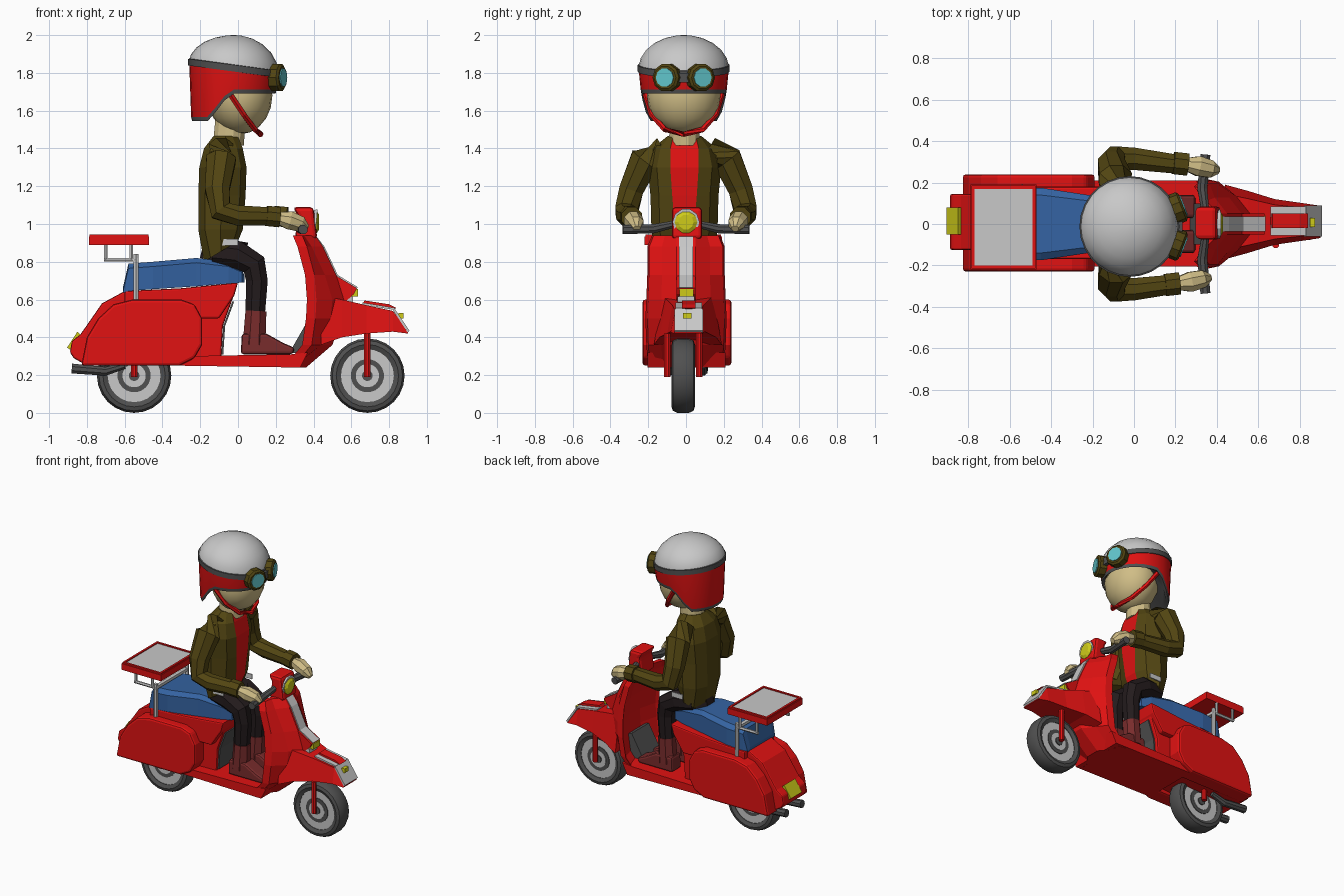
import bpy, bmesh, math
from mathutils import Vector as V

if "Cube" in bpy.data.objects:
    bpy.data.objects.remove(bpy.data.objects["Cube"])

def mat(name, r, g, b):
    m = bpy.data.materials.new(name)
    m.diffuse_color = (r, g, b, 1)
    m.use_nodes = True
    m.node_tree.nodes["Principled BSDF"].inputs["Base Color"].default_value = m.diffuse_color
    return m

RED = mat("red", .75, .006, .006)
LIGHT = mat("light grey", .58, .58, .58)
GREY = mat("dark grey", .08, .08, .08)
OLIVE = mat("olive", .085, .06, .006)
SKIN = mat("tan", .63, .51, .24)
BLACK = mat("black", .017, .011, .012)
MAROON = mat("maroon", .19, .025, .025)
BLUE = mat("blue", .035, .125, .36)
YELLOW = mat("yellow", .62, .60, .01)
TEAL = mat("teal", .12, .56, .60)

def finish(bm, name, mats, bevel=0, smooth=False):
    bmesh.ops.recalc_face_normals(bm, faces=bm.faces[:])
    me = bpy.data.meshes.new(name)
    bm.to_mesh(me)
    bm.free()
    o = bpy.data.objects.new(name, me)
    bpy.context.collection.objects.link(o)
    for m in mats if isinstance(mats, (list, tuple)) else [mats]:
        me.materials.append(m)
    if bevel:
        b = o.modifiers.new("bevel", 'BEVEL')
        b.width, b.segments = bevel, 2
    if smooth:
        bpy.ops.object.select_all(action='DESELECT')
        o.select_set(True)
        bpy.context.view_layer.objects.active = o
        bpy.ops.object.shade_smooth_by_angle(angle=math.radians(40))
    return o

def loft(name, rings, mats, rule=None, closed=False, smooth=False, bevel=0):
    """Skin a list of rings; rule(ring, segment) gives the material index."""
    bm = bmesh.new()
    vs = [[bm.verts.new(p) for p in r] for r in rings]
    n, k = len(vs[0]), len(vs)
    for j in range(k if closed else k - 1):
        a, b = vs[j], vs[(j + 1) % k]
        for i in range(n):
            f = bm.faces.new((a[i], a[(i + 1) % n], b[(i + 1) % n], b[i]))
            f.material_index = rule(j, i) if rule else 0
    if not closed:
        bm.faces.new(vs[0])
        bm.faces.new(vs[-1]).material_index = rule(k - 2, 0) if rule else 0
    return finish(bm, name, mats, bevel, smooth)

def prism(name, prof, y0, y1, m, bevel=0):
    return loft(name, [[(x, y, z) for x, z in prof] for y in (y0, y1)], m, bevel=bevel)

def box(name, x, y, z, m, bevel=0):
    return prism(name, [(x[0], z[0]), (x[1], z[0]), (x[1], z[1]), (x[0], z[1])], y[0], y[1], m, bevel)

def tube(name, pts, radii, m, n=8, smooth=False):
    pts = [V(p) for p in pts]
    if not isinstance(radii, (list, tuple)):
        radii = [radii] * len(pts)
    rings = []
    for i, p in enumerate(pts):
        t = (pts[min(i + 1, len(pts) - 1)] - pts[max(i - 1, 0)]).normalized()
        u = t.cross(V((0, 1, 0)) if abs(t.y) < .8 else V((1, 0, 0))).normalized()
        w = t.cross(u)
        rings.append([p + radii[i] * (u * math.cos(a) + w * math.sin(a))
                      for a in [2 * math.pi * (q + .5) / n for q in range(n)]])
    return loft(name, rings, m, smooth=smooth)

def ellipsoid(name, c, r, m, seg=20):
    bm = bmesh.new()
    bmesh.ops.create_uvsphere(bm, u_segments=seg, v_segments=seg // 2, radius=1)
    for v in bm.verts:
        v.co = V(c) + V([a * b for a, b in zip(v.co, r)])
    return finish(bm, name, m, smooth=True)

# Wheels: tyre by revolving a section, then stepped discs
for side, cx in (("rear", -.55), ("front", .685)):
    cz, cy = .197, -.015
    sec = [(.14, -.05), (.165, -.062), (.186, -.055), (.197, -.03), (.197, .03), (.186, .055), (.165, .062), (.14, .05)]
    loft(side + "_tyre", [[(cx + r * math.cos(a), cy + y, cz + r * math.sin(a)) for r, y in sec]
         for a in [math.pi * i / 12 for i in range(24)]], GREY, closed=True, smooth=True)
    for part, r, h, m in (("rim", .145, .046, LIGHT), ("ring", .088, .05, GREY),
                          ("disc", .062, .053, LIGHT), ("hub", .028, .06, GREY)):
        tube(f"{side}_{part}", [(cx, cy - h, cz), (cx, cy + h, cz)], r, m, 20)
    for s in (-1, 1):
        tube(side + "_fork", [(cx, cy + s * .085, .19), (cx, cy + s * .085, .42)], .018, RED)

# Rear body, side cowls, floor
prism("rear_body", [(-.89, .32), (-.87, .29), (-.80, .25), (-.30, .28), (-.09, .28), (-.08, .46), (-.03, .6), (0, .69),
      (-.3, .66), (-.6, .645), (-.72, .58), (-.81, .45), (-.835, .415), (-.88, .38)], -.125, .145, RED, .01)
prism("seat_base", [(-.6, .5), (-.1, .5), (-.02, .62), (0, .69), (-.3, .66), (-.6, .645)], -.17, .18, RED, .01)
prism("base_front_panel", [(-.088, .31), (-.078, .31), (-.068, .46), (-.02, .59), (-.03, .59), (-.078, .46)], -.11, .12, GREY)
cowl = [(-.83, .25), (-.80, .40), (-.74, .50), (-.66, .575), (-.56, .60), (-.30, .60), (-.23, .575), (-.19, .50),
        (-.19, .36), (-.23, .29), (-.31, .25)]
prism("side_cowl_right", cowl, -.23, -.11, RED, .015)
prism("side_cowl_left", cowl, .12, .24, RED, .015)
prism("floorboard", [(-.31, .25), (.33, .24), (.37, .32), (.28, .31), (-.3, .30)], -.205, .21, RED)
prism("foot_mat", [(.27, .315), (.37, .32), (.40, .48), (.37, .49)], -.1, .1, GREY)
for s in (-1, 1):
    tube("exhaust", [(-.60, s * .09, .25), (-.70, s * .09, .22), (-.88, s * .09, .235)], [.018, .025, .028], GREY)
prism("tail_lamp", [(-.905, .345), (-.88, .33), (-.83, .41), (-.85, .43)], -.05, .08, YELLOW)

# Leg shield: plan outline at several heights, swept back at its edges
def shield(z, xr, xf, w):
    half = [(xf, .05), (xf - .06, w * .62), (xr + .05, w * .95), (xr, w), (xr + .015, w * .9), (xr + .05, .06)]
    return [(x, y, z) for x, y in half] + [(x, -y, z) for x, y in reversed(half)]
loft("leg_shield", [shield(*p) for p in ((.24, .24, .36, .20), (.36, .34, .50, .21), (.5, .36, .55, .215),
     (.6, .365, .56, .21), (.73, .355, .52, .205), (.88, .315, .45, .205), (.94, .29, .41, .18))], RED)

# Front mudguard
loft("front_mudguard", [[(x, .01 + s * w * k, z0 if b else z1) for s, k, b in
     ((-1, 1, 1), (-1, .75, 0), (1, .75, 0), (1, 1, 1))]
     for x, w, z0, z1 in ((.44, .18, .36, .62), (.55, .15, .40, .60), (.68, .11, .42, .57),
                          (.82, .09, .43, .54), (.90, .078, .42, .435))], RED)
prism("mudguard_tip", [(.82, .545), (.83, .55), (.908, .435), (.898, .425)], -.06, .09, LIGHT)
for s in (-1, 1):
    prism("mudguard_stripe", [(.66, .572), (.66, .584), (.83, .556), (.83, .545)], .015 + s * .045 - .025, .015 + s * .045 + .025, LIGHT)
prism("mudguard_crest", [(.66, .575), (.82, .55), (.84, .555), (.80, .575), (.67, .595)], -.02, .05, RED)
box("mudguard_badge", (.85, .875), (-.015, .03), (.50, .53), YELLOW)

# Steering column cover, stripe and horn
prism("horn_cover", [(.5, .74), (.53, .72), (.63, .66), (.615, .63), (.57, .59), (.48, .58)], -.05, .05, RED)
prism("column_stripe", [(.40, .94), (.415, .935), (.458, .88), (.528, .73), (.635, .665), (.625, .66), (.515, .73), (.445, .88)], -.037, .037, LIGHT)
box("horn", (.60, .635), (-.035, .04), (.615, .655), YELLOW)
box("horn_trim", (.57, .61), (-.045, .045), (.585, .615), LIGHT)

# Handlebar and headlamp
prism("handlebar_cover", [(.30, .92), (.42, .92), (.40, 1.09), (.29, 1.09), (.32, 1.04)], -.075, .085, RED, .02)
tube("headlamp_rim", [(.36, 0, 1.015), (.415, 0, 1.01)], [.05, .072], LIGHT, 10)
tube("headlamp", [(.40, 0, 1.01), (.418, 0, 1.01), (.43, 0, 1.01)], [.06, .06, .04], YELLOW, 10)
for s in (-1, 1):
    tube("handlebar", [(.345, s * .06, 1.0), (.33, s * .17, .975), (.345, s * .335, .97)], [.02, .026, .026], GREY)

# Seat
def seat(x, z0, z1, w):
    return [(x, -w, z0), (x, -w, z1 - .025), (x, -w * .8, z1), (x, w * .8, z1), (x, w, z1 - .025), (x, w, z0)]
loft("seat", [seat(*p) for p in ((-.61, .645, .66, .16), (-.58, .645, .79, .17), (-.45, .655, .80, .175),
     (-.22, .67, .82, .14), (-.05, .685, .80, .12), (.02, .69, .77, .10), (.035, .69, .72, .08))], BLUE)

# Rear rack
box("rack_tray", (-.79, -.47), (-.22, .19), (.89, .935), RED)
for n, x, y in (("back", (-.785, -.77), (-.215, .185)), ("front", (-.49, -.475), (-.215, .185)),
                ("right", (-.785, -.475), (-.215, -.2)), ("left", (-.785, -.475), (.17, .185))):
    box("tray_rim_" + n, x, y, (.92, .945), RED)
box("tray_liner", (-.775, -.485), (-.205, .175), (.93, .938), LIGHT)
box("rack_crossbar", (-.555, -.53), (-.19, .19), (.80, .82), LIGHT)
for s in (-1, 1):
    y = s * .18
    tube("rack_post", [(-.54, y, .58), (-.54, y, .84)], .014, LIGHT, 6)
    tube("rack_rail", [(-.54, y, .81), (-.71, y, .81)], .011, LIGHT, 6)
    for x in (-.70, -.565):
        tube("tray_post", [(x, y, .81), (x, y, .90)], .01, LIGHT, 6)

# Jacket with the shirt showing on its front faces
def chest(z, xb, xf, w, s, tilt=0):
    half = [(xf, s), (xf - .03, max(s + .02, w * .75)), ((xf + xb) / 2, w), (xb + .035, w * .8), (xb, w * .35)]
    pts = half + [(x, -y) for x, y in reversed(half)]
    return [(x, y - .008, z + tilt * (x - xb) / (xf - xb)) for x, y in pts]
loft("jacket", [chest(*p) for p in ((.80, -.18, 0, .16, .045, .11), (.97, -.21, .025, .175, .05), (1.15, -.21, .04, .18, .065),
     (1.30, -.205, .045, .195, .075), (1.40, -.18, .025, .17, .075), (1.465, -.13, .0, .09, .06))],
     [OLIVE, RED], rule=lambda j, i: int(i == 9))
tube("waist", [(-.08, 0, .80), (-.06, 0, .92)], [.13, .12], BLACK, 10)
for s in (-1, 1):
    box("shirt_tail", (-.09, .0), (s * .165 - .004, s * .165 + .004), (.885, .92), LIGHT)
    # Arms
    d = .02 * s
    tube("sleeve", [(-.09, s * .12, 1.40), (-.09, s * .22, 1.34), (-.11, s * .29, 1.18), (-.09, s * .315, 1.07),
         (.0, s * .315, 1.045), (.2, s * .29, 1.04)], [.07, .085, .07, .065, .058, .05], OLIVE)
    tube("cuff", [(.17 + d, s * .295, 1.043), (.24 + d, s * .287, 1.036)], .058, OLIVE)
    tube("hand", [(.22 + d, s * .29, 1.035), (.29 + d, s * .28, 1.02), (.35 + d, s * .265, 1.0), (.385 + d, s * .26, .975)],
         [.03, .052, .045, .02], SKIN)
    # Legs and boots
    y = s * .085
    tube("trouser_leg", [(-.12, s * .06, .85), (.0, y, .835), (.085, y, .785), (.10, y, .70), (.09, y, .50)],
         [.08, .078, .072, .062, .055], BLACK)
    tube("boot_shaft", [(.095, y, .54), (.085, y, .36)], [.06, .065], MAROON)
    prism("boot_foot", [(.015, .31), (.29, .31), (.30, .345), (.24, .37), (.15, .42), (.02, .42)], y - .055, y + .055, MAROON, .015)

# Head and neck
tube("neck", [(-.05, -.008, 1.42), (-.04, -.008, 1.58)], [.085, .08], SKIN, 12)
ellipsoid("head", (.01, -.012, 1.68), (.172, .195, .205), SKIN)

# Helmet: one skin with trim, red skirt, grey band and pale dome
def helm(r, zf):
    return [(-.022 + .238 * r * math.cos(a), -.012 + .24 * r * math.sin(a), zf(a))
            for a in [2 * math.pi * i / 28 for i in range(28)]]
def low(a):
    c = math.cos(a)
    return 1.70 if c > -.1 else 1.70 - .145 * min(1, (-c - .1) / .5)
band = lambda a: 1.822 - .032 * math.cos(a)
rings = [helm(.84, lambda a: low(a) + .01), helm(.93, lambda a: low(a) - .01), helm(.95, lambda a: low(a) + .012),
         helm(.99, lambda a: band(a) - .015), helm(1.015, lambda a: band(a) - .015), helm(1.015, lambda a: band(a) + .02), helm(.985, lambda a: band(a) + .022)]
for t in (18, 34, 50, 66, 80, 88):
    q = math.radians(t)
    rings.append(helm(math.cos(q), lambda a: band(a) * (1 - math.sin(q)) + 2 * math.sin(q)))
loft("helmet", rings, [GREY, RED, LIGHT], rule=lambda j, i: 0 if j < 2 or 3 <= j <= 5 else 1 if j == 2 else 2, smooth=True)
for s in (-1, 1):
    tube("chin_strap", [(-.05, s * .205 - .012, 1.70), (.03, s * .17 - .012, 1.58), (.09, s * .10 - .012, 1.50), (.12, -.012, 1.475)], .016, RED, 6)
    # Goggles, turned slightly outward
    c, u = V((.20, -.012 + s * .085, 1.775)), V((.93, s * .36, 0))
    tube("goggle_frame", [c - u * .04, c + u * .03, c + u * .04], [.075, .075, .062], OLIVE, 10)
    tube("goggle_lens", [c + u * .03, c + u * .046], .05, TEAL, 10)
box("goggle_bridge", (.19, .235), (-.04, .016), (1.75, 1.80), GREY)
